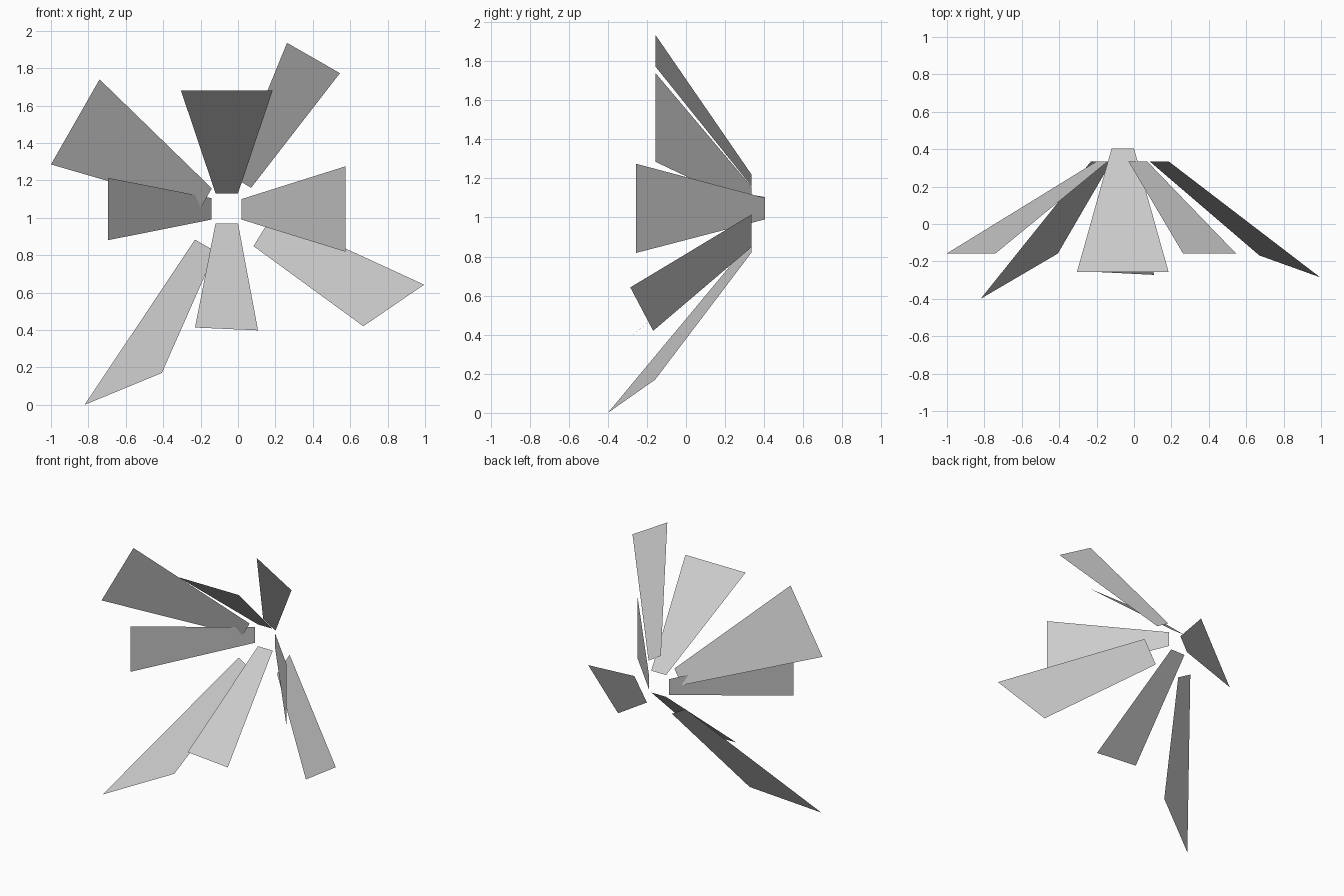
import bpy


def blade(name, inner_y, inner, outer):
    """One flat blade: inner edge (x, z) pairs at depth inner_y, outer edge (x, y, z)."""
    verts = [(x, inner_y, z) for x, z in inner] + list(outer)
    mesh = bpy.data.meshes.new(name)
    mesh.from_pydata(verts, [], [(0, 1, 2, 3)])
    mesh.update()
    obj = bpy.data.objects.new(name, mesh)
    bpy.context.collection.objects.link(obj)
    return obj


NEAR, FAR = 0.335, 0.403   # depth of diagonal and straight blade roots

# Straight blades: top, right, bottom, left
blade("blade_top", FAR, [(-0.12, 1.13), (0.0, 1.13)],
      [(0.185, -0.257, 1.68), (-0.305, -0.257, 1.68)])
blade("blade_right", FAR, [(0.02, 1.10), (0.02, 0.99)],
      [(0.575, -0.257, 0.818), (0.575, -0.257, 1.275)])
blade("blade_bottom", FAR, [(0.0, 0.97), (-0.12, 0.97)],
      [(-0.23, -0.255, 0.413), (0.107, -0.272, 0.398)])
blade("blade_left", FAR, [(-0.142, 0.99), (-0.142, 1.105)],
      [(-0.695, -0.257, 1.213), (-0.695, -0.257, 0.88)])

# Diagonal blades, some with stretched tips
blade("blade_upper_right", NEAR, [(-0.03, 1.22), (0.07, 1.16)],
      [(0.545, -0.157, 1.773), (0.262, -0.157, 1.935)])
blade("blade_lower_right", NEAR, [(0.185, 1.015), (0.083, 0.848)],
      [(0.67, -0.168, 0.42), (0.995, -0.285, 0.642)])
blade("blade_lower_left", NEAR, [(-0.12, 0.82), (-0.23, 0.883)],
      [(-0.82, -0.4, 0.0), (-0.407, -0.158, 0.17)])
blade("blade_upper_left", NEAR, [(-0.2, 1.052), (-0.14, 1.157)],
      [(-0.74, -0.157, 1.74), (-1.0, -0.157, 1.285)])
